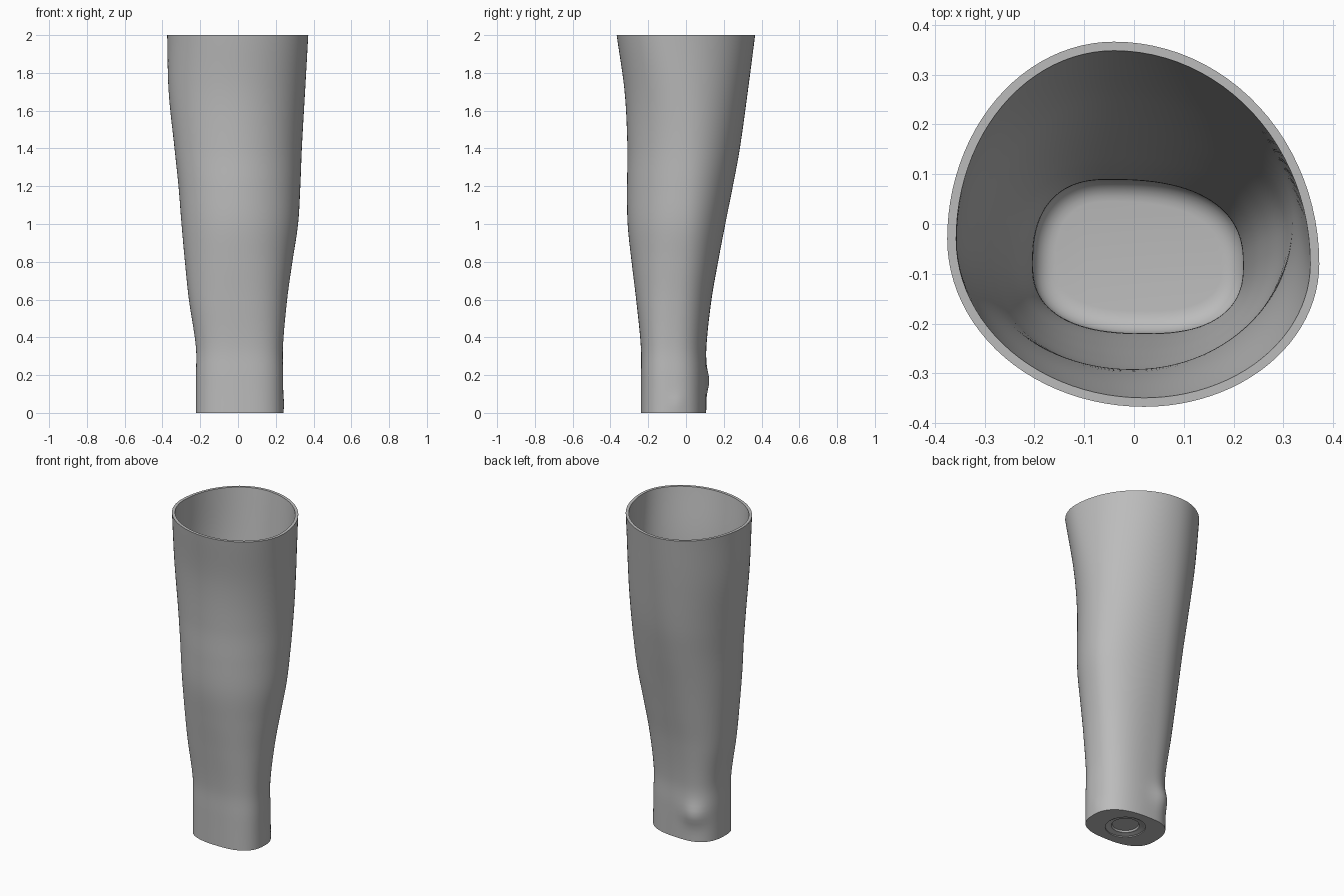
import bpy
import bmesh
import math

SIDES = 96
WALL = 0.018

# Outline extremes by height: z, x low, x high, y low, y high
OUTLINE = [
    (0.0, -.222, .240, -.238, .107),
    (0.2, -.222, .239, -.238, .109),
    (0.35, -.223, .238, -.239, .108),
    (0.6, -.260, .260, -.264, .135),
    (0.8, -.281, .288, -.288, .170),
    (1.0, -.299, .318, -.309, .208),
    (1.2, -.315, .330, -.312, .248),
    (1.4, -.336, .338, -.310, .285),
    (1.7, -.367, .355, -.325, .327),
    (2.0, -.375, .372, -.367, .366),
]
# Where the extremes sit: z, y of right edge, y of left edge, x of front, x of back, roundness
SHAPE = [
    (0.0, -.08, -.08, .03, -.05, 2.55),
    (0.4, -.08, -.08, .02, -.05, 2.45),
    (1.0, -.02, -.06, .00, -.04, 2.1),
    (1.5, .00, -.05, .00, -.04, 2.0),
    (2.0, -.08, -.03, .02, -.04, 2.0),
]
# Ankle bumps: centre, spread, height
BUMPS = [((-.12, .085, .17), .065, .022), ((.235, -.05, .05), .04, .005)]


def sample(table, z):
    """Smooth interpolation of a table whose first column is height."""
    last = len(table) - 1
    i = max(k for k in range(last) if table[k][0] <= z or k == 0)
    a, b = table[i], table[i + 1]
    before, after = table[max(i - 1, 0)], table[min(i + 2, last)]
    step = b[0] - a[0]
    t = (z - a[0]) / step
    values = []
    for c in range(1, len(a)):
        slope_a = (b[c] - before[c]) / (b[0] - before[0]) * step
        slope_b = (after[c] - a[c]) / (after[0] - a[0]) * step
        values.append((2 * t**3 - 3 * t**2 + 1) * a[c] + (t**3 - 2 * t**2 + t) * slope_a
                      + (3 * t**2 - 2 * t**3) * b[c] + (t**3 - t**2) * slope_b)
    return values


def limb_ring(z, inset=0.0, level=None):
    """Four joined superellipse quarters, optionally shrunk inward."""
    x_low, x_high, y_low, y_high = sample(OUTLINE, z)
    right_y, left_y, front_x, back_x, power = sample(SHAPE, z)
    ring = []
    for k in range(SIDES):
        angle = math.tau * k / SIDES
        c, s = math.cos(angle), math.sin(angle)
        cx = back_x if s >= 0 else front_x
        cy = right_y if c >= 0 else left_y
        reach_x = (x_high - cx if c >= 0 else cx - x_low) - inset
        reach_y = (y_high - cy if s >= 0 else cy - y_low) - inset
        x = cx + math.copysign(abs(c) ** (2 / power), c) * reach_x
        y = cy + math.copysign(abs(s) ** (2 / power), s) * reach_y
        if not inset:
            for centre, spread, height in BUMPS:
                gap = math.dist((x, y, z), centre)
                push = height * math.exp(-(gap / spread) ** 2)
                length = math.hypot(c, s)
                x += push * c / length
                y += push * s / length
        ring.append((x, y, z if level is None else level))
    return ring


def round_ring(radius, z):
    """Circle for the mounting recess under the sole."""
    return [(.01 + radius * math.cos(math.tau * k / SIDES),
             -.065 + radius * math.sin(math.tau * k / SIDES), z) for k in range(SIDES)]


def loft(name, rings, material):
    """Skin a list of rings and close both ends."""
    bm = bmesh.new()
    loops = [[bm.verts.new(p) for p in ring] for ring in rings]
    for low, high in zip(loops, loops[1:]):
        for k in range(SIDES):
            n = (k + 1) % SIDES
            bm.faces.new((low[k], low[n], high[n], high[k]))
    bm.faces.new(list(reversed(loops[0])))
    bm.faces.new(loops[-1])
    bmesh.ops.recalc_face_normals(bm, faces=bm.faces)
    mesh = bpy.data.meshes.new(name)
    bm.to_mesh(mesh)
    bm.free()
    mesh.materials.append(material)
    obj = bpy.data.objects.new(name, mesh)
    bpy.context.collection.objects.link(obj)
    bpy.ops.object.select_all(action='DESELECT')
    obj.select_set(True)
    bpy.context.view_layer.objects.active = obj
    bpy.ops.object.shade_smooth_by_angle(angle=math.radians(35))
    return obj


cube = bpy.data.objects.get("Cube")
if cube:
    bpy.data.objects.remove(cube, do_unlink=True)

grey = bpy.data.materials.new("plain grey")
grey.use_nodes = True
colour = (0.5, 0.5, 0.5, 1)
grey.diffuse_color = colour
grey.node_tree.nodes["Principled BSDF"].inputs["Base Color"].default_value = colour

# Stepped round recess in the sole
rings = [round_ring(r, z) for r, z in
         ((.075, .022), (.08, .012), (.095, .012), (.105, .006), (.115, .006), (.115, 0))]
# Outer skin from sole to rim
steps = 70
heights = [2 * k / steps for k in range(steps + 1)]
rings += [limb_ring(z) for z in heights]
# Inner skin from rim down to the rounded floor
rings += [limb_ring(z, WALL) for z in reversed(heights) if z > .09]
fillet = .045
for k in range(7):
    a = math.pi / 2 * k / 6
    rings.append(limb_ring(.08, WALL + fillet * (1 - math.cos(a)),
                           .04 + fillet * (1 - math.sin(a))))
loft("lower_leg_shell", rings, grey)
